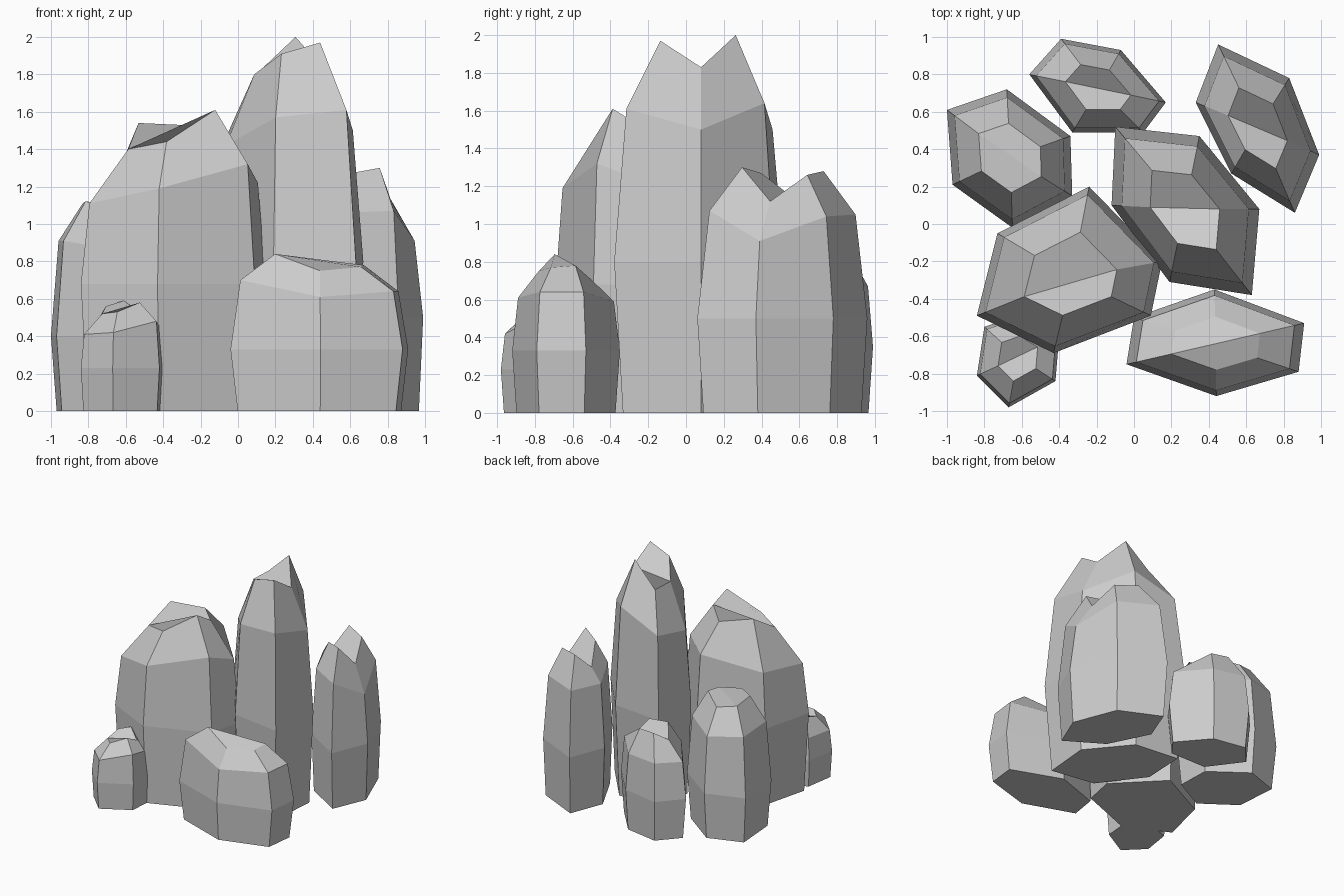
import bpy
import bmesh
from mathutils import Vector


def rock(name, outline, mid_z, shoulder_z, top_z, shoulder=0.9, top=0.5,
         base=0.91, shift=(0, 0)):
    """Six-sided column: base, widest ring, sloped shoulder and uneven crown."""
    pts = [Vector(p) for p in outline]
    n = len(pts)
    c = sum(pts, Vector((0, 0))) / n
    bm = bmesh.new()

    def ring(scale, heights, offset=(0, 0)):
        o = c + Vector(offset)
        return [bm.verts.new((*(o + (p - c) * scale), z))
                for p, z in zip(pts, heights)]

    rings = [ring(base, [0] * n), ring(1, [mid_z] * n),
             ring(shoulder, shoulder_z), ring(top, top_z, shift)]
    bm.faces.new(rings[0][::-1])
    for a, b in zip(rings, rings[1:]):
        for i in range(n):
            j = (i + 1) % n
            bm.faces.new((a[i], a[j], b[j], b[i]))
    # Crown folded along the line between corners 0 and 3
    t = rings[-1]
    bm.faces.new((t[0], t[1], t[2], t[3]))
    bm.faces.new((t[3], t[4], t[5], t[0]))
    bmesh.ops.recalc_face_normals(bm, faces=bm.faces)
    mesh = bpy.data.meshes.new(name)
    bm.to_mesh(mesh)
    bm.free()
    ob = bpy.data.objects.new(name, mesh)
    bpy.context.collection.objects.link(ob)
    return ob


# Tallest column in the middle
rock("tall_rock",
     [(-.12, .10), (.19, -.31), (.63, -.38), (.67, .08), (.35, .47), (-.10, .52)],
     0.8, [1.42, 1.57, 1.61, 1.50, 1.64, 1.50],
     [1.80, 1.91, 1.97, 1.83, 2.00, 1.80], shoulder=0.86, top=0.47, base=0.9)

# Broad column left of it
rock("broad_rock",
     [(-.84, -.49), (-.43, -.69), (.09, -.49), (.15, -.20), (-.24, .20), (-.73, -.05)],
     0.68, [1.11, 1.19, 1.32, 1.22, 1.28, 1.15],
     [1.40, 1.44, 1.61, 1.52, 1.50, 1.54], shoulder=0.91, top=0.5, base=0.93)

# Column at the back right
rock("right_rock",
     [(.33, .65), (.52, .27), (.86, .06), (.99, .37), (.83, .78), (.45, .96)],
     0.5, [1.04, 1.06, 1.07, 0.91, 1.04, 1.05],
     [1.13, 1.27, 1.30, 1.12, 1.26, 1.28], shoulder=0.86, top=0.48, base=0.93)

# Column at the back left
rock("left_rock",
     [(-1.0, .61), (-.68, .72), (-.34, .47), (-.33, .15), (-.65, -.02), (-.97, .21)],
     0.4, [0.91, 0.88, 0.90, 0.90, 0.86, 0.91],
     [1.11, 1.08, 1.13, 1.10, 1.10, 1.12], shoulder=0.88, top=0.5)

# Low boulder at the front right
rock("front_rock",
     [(-.04, -.75), (.44, -.92), (.88, -.79), (.91, -.53), (.43, -.35), (0, -.50)],
     0.33, [0.70, 0.61, 0.64, 0.64, 0.59, 0.66],
     [0.84, 0.75, 0.77, 0.78, 0.70, 0.75], shoulder=0.89, top=0.5, base=0.92)

# Low boulder at the back
rock("back_rock",
     [(-.56, .80), (-.33, .49), (.05, .49), (.17, .65), (-.07, .93), (-.39, .99)],
     0.35, [0.66, 0.68, 0.68, 0.66, 0.66, 0.67],
     [0.80, 0.87, 0.85, 0.76, 0.86, 0.87], shoulder=0.9, top=0.48)

# Smallest stone at the front left
rock("small_rock",
     [(-.84, -.81), (-.67, -.98), (-.42, -.84), (-.40, -.60), (-.60, -.48), (-.80, -.55)],
     0.23, [0.41, 0.42, 0.48, 0.45, 0.45, 0.42],
     [0.52, 0.53, 0.58, 0.52, 0.59, 0.56], shoulder=0.92, top=0.48, base=0.94)
